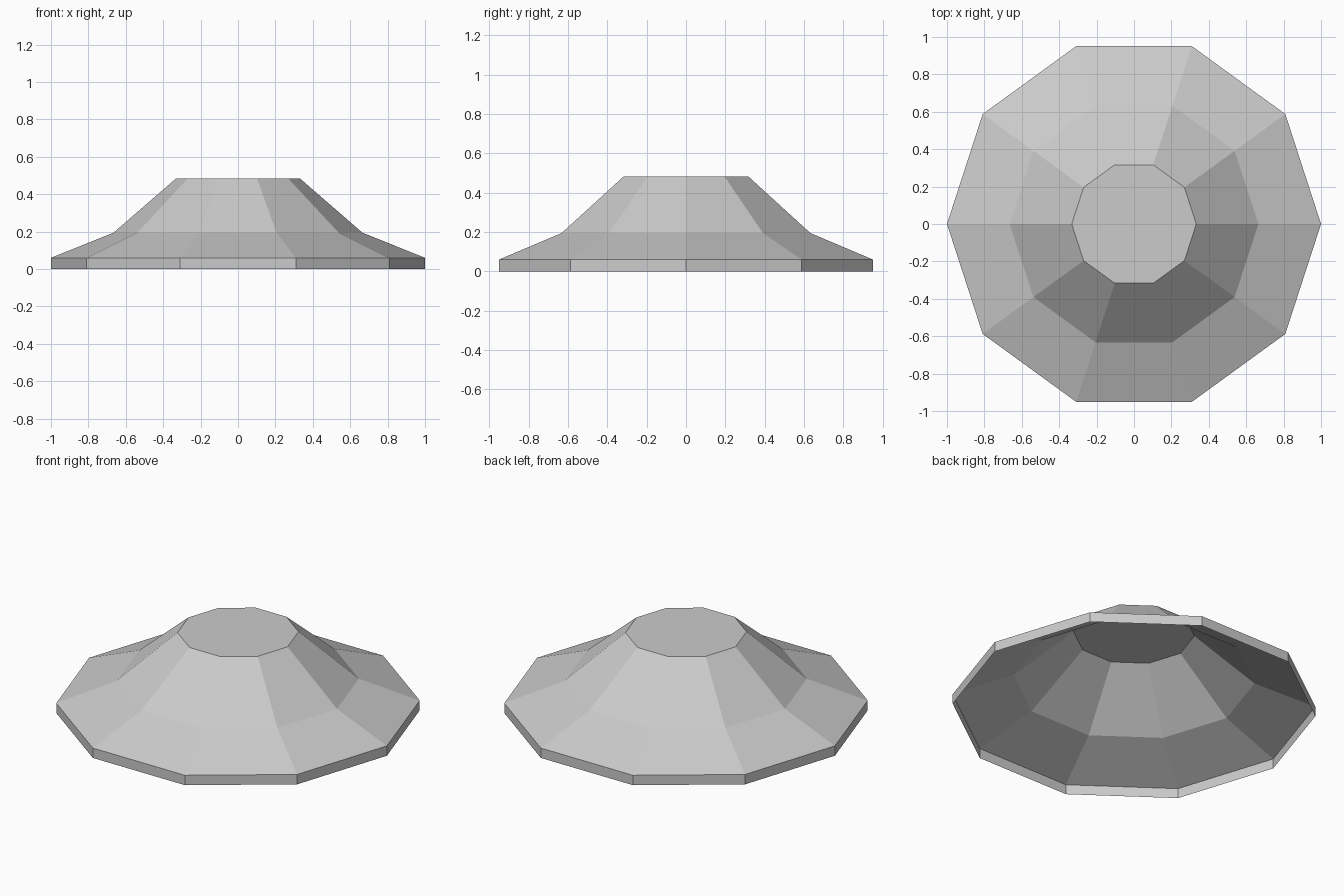
import bpy
import bmesh
from math import cos, sin, tau

SIDES = 10
# Radius and height of each ring, from the bottom rim to the top plate
PROFILE = [(1.0, 0.0), (1.0, 0.06), (0.665, 0.195), (0.333, 0.483)]

cube = bpy.data.objects.get("Cube")
if cube:
    bpy.data.objects.remove(cube, do_unlink=True)


def make_material(name, colour):
    mat = bpy.data.materials.new(name)
    mat.use_nodes = True
    mat.diffuse_color = colour
    bsdf = next(n for n in mat.node_tree.nodes if n.type == 'BSDF_PRINCIPLED')
    bsdf.inputs["Base Color"].default_value = colour
    return mat


def make_ring(bm, radius, height):
    angles = [tau * i / SIDES for i in range(SIDES)]
    return [bm.verts.new((radius * cos(a), radius * sin(a), height)) for a in angles]


# Open-bottomed shell: upright rim, shallow skirt, steep cone
bm = bmesh.new()
rings = [make_ring(bm, r, z) for r, z in PROFILE]
for low, high in zip(rings, rings[1:]):
    for i in range(SIDES):
        j = (i + 1) % SIDES
        bm.faces.new((low[i], low[j], high[j], high[i]))

# Flat top plate
bm.faces.new(rings[-1])

mesh = bpy.data.meshes.new("stepped_dome")
bm.to_mesh(mesh)
bm.free()
mesh.materials.append(make_material("light grey", (0.6, 0.6, 0.6, 1.0)))
dome = bpy.data.objects.new("stepped_dome", mesh)
bpy.context.collection.objects.link(dome)
